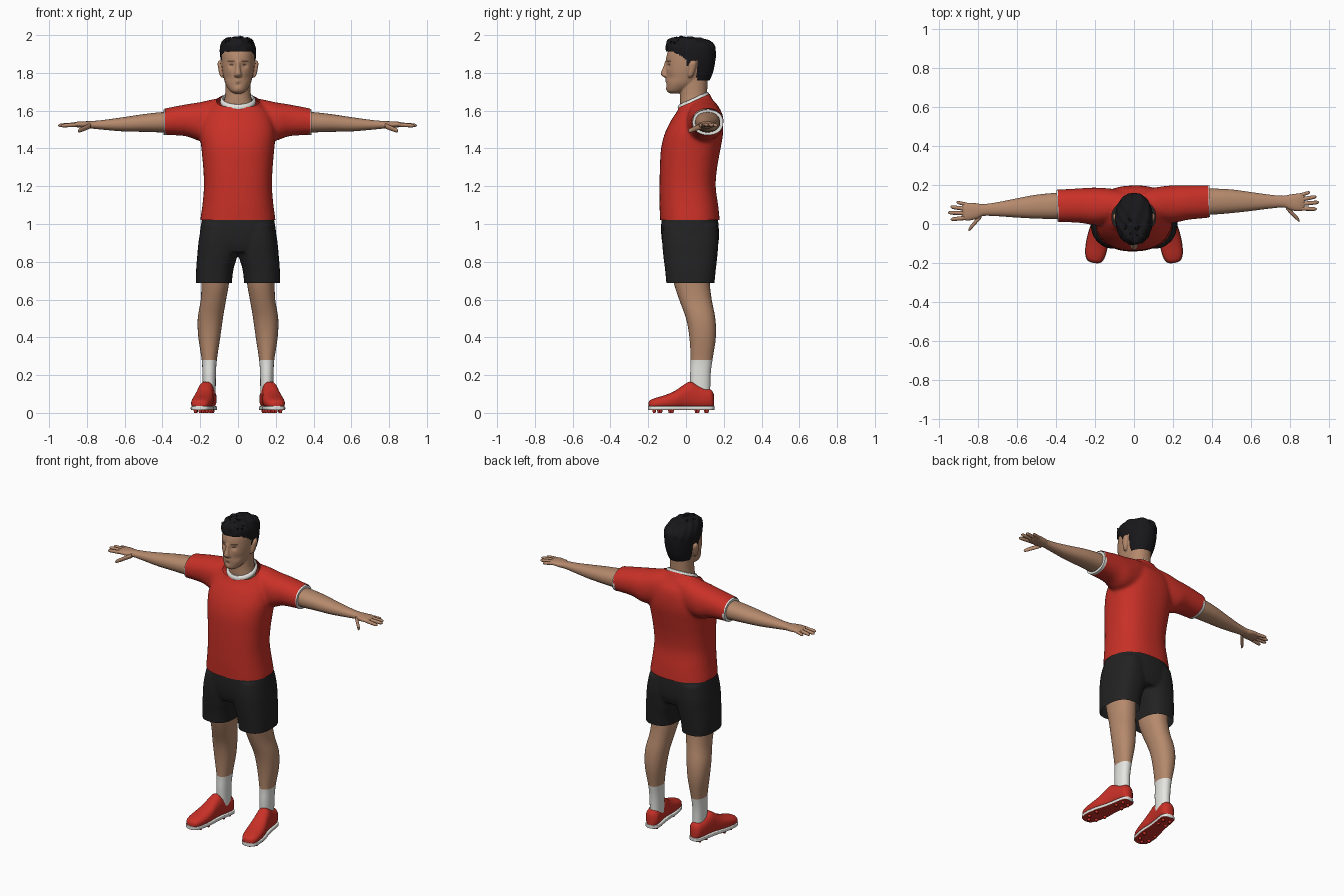
import bpy, bmesh, math, random
from mathutils import Matrix, Vector

if "Cube" in bpy.data.objects:
    bpy.data.objects.remove(bpy.data.objects["Cube"])

random.seed(4)


def mat(name, r, g, b):
    m = bpy.data.materials.new(name)
    m.diffuse_color = (r, g, b, 1)
    m.use_nodes = True
    m.node_tree.nodes["Principled BSDF"].inputs["Base Color"].default_value = m.diffuse_color
    return m


RED = mat("red", 0.58, 0.03, 0.02)
BLACK = mat("shorts_black", 0.016, 0.016, 0.017)
SKIN = mat("skin", 0.46, 0.25, 0.15)
WHITE = mat("white", 0.78, 0.78, 0.75)
HAIR = mat("hair_black", 0.009, 0.009, 0.011)
BROWN = mat("brow_brown", 0.13, 0.07, 0.045)


def skin(bm, rings, caps=True, closed=False):
    vs = [[bm.verts.new(p) for p in r] for r in rings]
    n = len(vs[0])
    for i in range(len(vs) if closed else len(vs) - 1):
        a, b = vs[i], vs[(i + 1) % len(vs)]
        for k in range(n):
            bm.faces.new((a[k], a[(k + 1) % n], b[(k + 1) % n], b[k]))
    if caps and not closed:
        bm.faces.new(vs[0])
        bm.faces.new(vs[-1])


def loft(bm, axis, rows, p=2.2, sides=32, steps=4, caps=True):
    """Superellipse rings along an axis; row = (t, a0, a1, b0, b1), smoothed between rows."""
    R = [rows[0]] + list(rows) + [rows[-1]]
    path = []
    for i in range(1, len(R) - 2):
        for s in range(steps):
            u = s / steps
            path.append([0.5 * (2 * b + (c - a) * u + (2 * a - 5 * b + 4 * c - d) * u * u
                         + (3 * b - a - 3 * c + d) * u ** 3)
                         for a, b, c, d in zip(R[i - 1], R[i], R[i + 1], R[i + 2])])
    path.append(rows[-1])
    rings = []
    for t, a0, a1, b0, b1 in path:
        ring = []
        for k in range(sides):
            w = 2 * math.pi * k / sides
            c, s = math.cos(w), math.sin(w)
            a = (a0 + a1) / 2 + (a1 - a0) / 2 * math.copysign(abs(c) ** (2 / p), c)
            b = (b0 + b1) / 2 + (b1 - b0) / 2 * math.copysign(abs(s) ** (2 / p), s)
            ring.append({'x': (t, a, b), 'y': (a, t, b), 'z': (a, b, t)}[axis])
        rings.append(ring)
    skin(bm, rings, caps)


def mirror(bm):
    bmesh.ops.recalc_face_normals(bm, faces=bm.faces)
    d = bmesh.ops.duplicate(bm, geom=bm.verts[:] + bm.edges[:] + bm.faces[:])["geom"]
    bmesh.ops.scale(bm, vec=(-1, 1, 1), verts=[v for v in d if isinstance(v, bmesh.types.BMVert)])
    bmesh.ops.reverse_faces(bm, faces=[f for f in d if isinstance(f, bmesh.types.BMFace)])


def fuse(bm, voxel, repeat):
    """Melt overlapping lofts into one smooth skin."""
    bmesh.ops.recalc_face_normals(bm, faces=bm.faces)
    me = bpy.data.meshes.new("tmp")
    bm.to_mesh(me)
    ob = bpy.data.objects.new("tmp", me)
    bpy.context.collection.objects.link(ob)
    r = ob.modifiers.new("r", 'REMESH')
    r.mode, r.voxel_size = 'VOXEL', voxel
    s = ob.modifiers.new("s", 'SMOOTH')
    s.factor, s.iterations = 0.5, repeat
    out = bmesh.new()
    out.from_object(ob, bpy.context.evaluated_depsgraph_get())
    bpy.data.objects.remove(ob)
    return out


def cut(bm, co, no):
    bmesh.ops.bisect_plane(bm, geom=bm.verts[:] + bm.edges[:] + bm.faces[:],
                           plane_co=co, plane_no=no, clear_outer=True)


def twist(bm):  # the arms and shirt are turned slightly
    bmesh.ops.rotate(bm, cent=(0, 0, 0), matrix=Matrix.Rotation(0.028, 3, 'Z'), verts=bm.verts)


def make(name, bm, mats, rule=None, normals=True):
    if normals:
        bmesh.ops.recalc_face_normals(bm, faces=bm.faces)
    bm.normal_update()
    for f in bm.faces:
        f.material_index = rule(f.calc_center_median(), f.normal) if rule else 0
    me = bpy.data.meshes.new(name)
    bm.to_mesh(me)
    for m in mats:
        me.materials.append(m)
    ob = bpy.data.objects.new(name, me)
    bpy.context.collection.objects.link(ob)
    bpy.ops.object.select_all(action='DESELECT')
    ob.select_set(True)
    bpy.context.view_layer.objects.active = ob
    bpy.ops.object.shade_smooth_by_angle(angle=math.radians(50))


# Shirt: torso and sleeves melted together, then cut at hem, cuffs and neckline
bm = bmesh.new()
loft(bm, 'x', [(0.03, 0.03, 0.17, 1.46, 1.672), (0.12, 0.01, 0.185, 1.45, 1.662),
               (0.2, 0.0, 0.192, 1.44, 1.645), (0.28, 0.014, 0.19, 1.466, 1.632),
               (0.43, 0.024, 0.186, 1.472, 1.603)])
mirror(bm)
loft(bm, 'z', [(z, -x, x, a, b) for z, x, a, b in (
    (0.97, 0.198, -0.136, 0.178), (1.02, 0.199, -0.137, 0.178), (1.1, 0.188, -0.14, 0.17),
    (1.2, 0.18, -0.14, 0.157), (1.3, 0.184, -0.138, 0.165), (1.4, 0.193, -0.132, 0.183),
    (1.48, 0.2, -0.112, 0.196), (1.55, 0.188, -0.078, 0.195), (1.6, 0.165, -0.045, 0.182),
    (1.64, 0.12, -0.033, 0.152), (1.7, 0.085, -0.025, 0.12))], p=2.4, sides=48)
bm = fuse(bm, 0.01, 6)
cut(bm, (0, 0, 1.02), (0, 0, -1))
cut(bm, (0.385, 0, 0), (1, 0, 0))
cut(bm, (-0.385, 0, 0), (-1, 0, 0))
cut(bm, (0, 0.04, 1.652), (0, -0.44, 1))
twist(bm)
make("shirt", bm, [RED], normals=False)

# Sleeve cuffs
bm = bmesh.new()
loft(bm, 'x', [(0.374, 0.024, 0.187, 1.471, 1.607), (0.391, 0.024, 0.186, 1.471, 1.605)], steps=1)
mirror(bm)
twist(bm)
make("sleeve_cuffs", bm, [WHITE], normals=False)

# Collar: tilted band round the neck
bm = bmesh.new()
rings = []
for i in range(48):
    a = 2 * math.pi * i / 48
    c, s = math.cos(a), math.sin(a)
    rings.append([((0.087 + 0.008 * math.cos(w)) * c, 0.04 + (0.076 + 0.008 * math.cos(w)) * s,
                   1.653 + 0.033 * s + 0.013 * math.sin(w) - 0.006 * math.cos(w))
                  for w in [math.pi * k / 4 for k in range(8)]])
skin(bm, rings, closed=True)
make("collar", bm, [WHITE])

# Shorts
bm = bmesh.new()
loft(bm, 'z', [(0.64, 0.036, 0.222, -0.1, 0.146), (0.75, 0.026, 0.222, -0.11, 0.157),
               (0.83, 0.004, 0.216, -0.12, 0.166), (0.92, -0.01, 0.207, -0.127, 0.172),
               (1.0, 0.0, 0.19, -0.12, 0.165)], p=2.5)
mirror(bm)
loft(bm, 'z', [(0.85, -0.16, 0.16, -0.11, 0.155), (0.9, -0.2, 0.2, -0.126, 0.172),
               (0.97, -0.2, 0.2, -0.132, 0.174), (1.05, -0.186, 0.186, -0.128, 0.166)], p=2.5, sides=48)
bm = fuse(bm, 0.008, 4)
cut(bm, (0, 0, 0.687), (0, 0, -1))
make("shorts", bm, [BLACK], normals=False)

# Arms and hands
bm = bmesh.new()
loft(bm, 'x', [(0.34, 0.04, 0.168, 1.485, 1.59), (0.4, 0.037, 0.17, 1.485, 1.592),
               (0.5, 0.042, 0.163, 1.488, 1.581), (0.6, 0.05, 0.147, 1.49, 1.566),
               (0.7, 0.06, 0.13, 1.498, 1.552), (0.77, 0.063, 0.123, 1.505, 1.545),
               (0.8, 0.05, 0.128, 1.506, 1.544), (0.84, 0.042, 0.132, 1.511, 1.543),
               (0.865, 0.045, 0.13, 1.514, 1.538), (0.875, 0.058, 0.118, 1.519, 1.533)])
for x0, y0, x1, y1, z0, z1, r in (
        (0.84, 0.12, 0.905, 0.137, 1.526, 1.52, 0.010), (0.85, 0.1, 0.937, 0.114, 1.527, 1.522, 0.011),
        (0.85, 0.078, 0.95, 0.085, 1.527, 1.522, 0.011), (0.85, 0.056, 0.937, 0.05, 1.526, 1.52, 0.011),
        (0.78, 0.066, 0.848, -0.008, 1.52, 1.492, 0.014)):
    rows = []
    for t, k in ((0, 1), (0.5, 0.95), (0.88, 0.8), (1, 0.2)):
        x, y, z = x0 + (x1 - x0) * t, y0 + (y1 - y0) * t, z0 + (z1 - z0) * t
        rows.append((x, y - r * k, y + r * k, z - r * k, z + r * k))
    loft(bm, 'x', rows, p=2, sides=12)
mirror(bm)
twist(bm)
make("arms_and_hands", bm, [SKIN], normals=False)

# Legs, white below the sock line
bm = bmesh.new()
loft(bm, 'z', [(0.8, 0.05, 0.195, -0.085, 0.13), (0.69, 0.048, 0.194, -0.065, 0.126),
               (0.6, 0.063, 0.197, -0.036, 0.136), (0.5, 0.08, 0.213, 0.0, 0.155),
               (0.4, 0.094, 0.21, 0.018, 0.158), (0.28, 0.112, 0.192, 0.025, 0.14),
               (0.2, 0.117, 0.188, 0.022, 0.13), (0.09, 0.118, 0.185, 0.024, 0.128)])
mirror(bm)
make("legs_and_socks", bm, [SKIN, WHITE], lambda c, n: int(c.z < 0.28), normals=False)


# Shoes: red upper, white sole edge, red underside with studs
def place(bm):
    bmesh.ops.rotate(bm, cent=(0, 0, 0), matrix=Matrix.Rotation(0.16, 3, 'Z'), verts=bm.verts)
    bmesh.ops.translate(bm, vec=(0.173, 0, 0), verts=bm.verts)
    mirror(bm)


plan = [(-0.2, 0.014, 0.055), (-0.19, 0.036, 0.068), (-0.16, 0.05, 0.08), (-0.11, 0.055, 0.095),
        (-0.06, 0.053, 0.116), (-0.02, 0.047, 0.143), (0.02, 0.044, 0.165), (0.06, 0.043, 0.148),
        (0.1, 0.043, 0.131), (0.132, 0.038, 0.124), (0.148, 0.018, 0.1)]
bm = bmesh.new()
loft(bm, 'y', [(y, -w, w, 0.02, h) for y, w, h in plan], p=2.4)
place(bm)
make("shoe_uppers", bm, [RED], normals=False)
bm = bmesh.new()
loft(bm, 'y', [(y * 1.01, -w - 0.002, w + 0.002, 0.014, 0.036) for y, w, h in plan], p=7)
for x, y in ((0.03, -0.14), (-0.03, -0.14), (0.036, -0.08), (-0.036, -0.08), (0, -0.17),
             (0.024, 0.06), (-0.024, 0.06), (0.022, 0.11), (-0.022, 0.11)):
    bmesh.ops.create_cone(bm, cap_ends=True, segments=10, radius1=0.007, radius2=0.011,
                          depth=0.018, matrix=Matrix.Translation((x, y, 0.009)))
place(bm)
make("shoe_soles", bm, [WHITE, RED], lambda c, n: int(c.z < 0.0165), normals=False)

# Head: skull, neck, nose and ears melted together
bm = bmesh.new()
loft(bm, 'z', [(0.085 + z, x, -x, y, b) for z, x, y, b in (
    (1.485, 0.082, -0.02, 0.11), (1.54, 0.08, -0.03, 0.112), (1.6, 0.068, -0.032, 0.112),
    (1.7, 0.066, -0.03, 0.115))])
loft(bm, 'z', [(z, -x, x, a, b) for z, x, a, b in (
    (1.692, 0.022, -0.085, -0.03), (1.705, 0.043, -0.1, 0.0), (1.74, 0.066, -0.104, 0.06),
    (1.78, 0.077, -0.105, 0.1), (1.82, 0.085, -0.105, 0.128), (1.86, 0.088, -0.104, 0.142),
    (1.9, 0.087, -0.1, 0.146), (1.94, 0.078, -0.082, 0.135), (1.97, 0.052, -0.05, 0.1),
    (1.98, 0.02, 0.0, 0.05))], sides=48)
loft(bm, 'z', [(z, -x, x, y, -0.085) for z, x, y in (
    (1.775, 0.012, -0.112), (1.783, 0.021, -0.125), (1.798, 0.018, -0.134), (1.83, 0.012, -0.121),
    (1.862, 0.012, -0.108))], sides=20)
for s in (-1, 1):
    loft(bm, 'z', [(z, min(s * 0.075, s * x), max(s * 0.075, s * x), a, b) for z, x, a, b in (
        (1.775, 0.086, 0.012, 0.03), (1.79, 0.098, 0.01, 0.04), (1.83, 0.106, 0.012, 0.053),
        (1.853, 0.108, 0.018, 0.056), (1.866, 0.1, 0.028, 0.05))], sides=20)
bm = fuse(bm, 0.004, 4)
# Face relief: sockets, brow, lips and chin
for x, z, r, d in ((0.036, 1.84, 0.014, 0.009), (-0.036, 1.84, 0.014, 0.009), (0, 1.868, 0.022, -0.003),
                   (0, 1.757, 0.014, -0.005), (0, 1.738, 0.01, 0.005), (0, 1.715, 0.015, -0.003),
                   (0.052, 1.775, 0.02, 0.005), (-0.052, 1.775, 0.02, 0.005)):
    for v in bm.verts:
        if v.co.y < -0.03:
            v.co.y += d * math.exp(-((v.co.x - x) ** 2 + (v.co.z - z) ** 2) / r ** 2)


def face_paint(c, n):
    ax = abs(c.x)
    brow = 0.018 < ax < 0.056 and abs(c.z - 1.861) < 0.0035
    eye = 0.025 < ax < 0.047 and abs(c.z - 1.842) < 0.0028
    return int(c.y < -0.03 and (brow or eye))


make("head_and_neck", bm, [SKIN, BROWN], face_paint, normals=False)

# Hair: cap trimmed along the hairline, ruffled, with tufts on top
bm = bmesh.new()
loft(bm, 'z', [(z, -x, x, a, b) for z, x, a, b in (
    (1.75, 0.07, -0.08, 0.12), (1.8, 0.083, -0.09, 0.142), (1.85, 0.092, -0.1, 0.153),
    (1.9, 0.095, -0.104, 0.158), (1.94, 0.092, -0.106, 0.155), (1.968, 0.08, -0.1, 0.128),
    (1.984, 0.058, -0.08, 0.08), (1.99, 0.015, -0.03, 0.03))], sides=80, steps=7)


def hairline(y):
    if y < -0.07:
        return 1.915
    if y < 0.0:
        return 1.915 - (y + 0.07) * 0.6
    return 1.835 if y < 0.022 else 1.862 if y < 0.056 else 1.76


bmesh.ops.delete(bm, geom=[f for f in bm.faces if f.calc_center_median().z < hairline(
    f.calc_center_median().y)], context='FACES')
for v in bm.verts:
    x, y, z = v.co
    k = 0.004 * math.sin(95 * x + 30 * y) * math.sin(70 * y + 60 * z) * min(1, max(0, (z - 1.86) * 12))
    v.co += (v.co - Vector((0, 0.03, 1.87))).normalized() * k
for i in range(34):
    x, y = random.uniform(-0.065, 0.065), random.uniform(-0.085, 0.06)
    z = 1.983 - 5 * x * x - 3.5 * (y + 0.01) ** 2
    tilt = Matrix.Rotation(random.uniform(0.5, 1.0), 4, 'X') @ Matrix.Rotation(x * 9, 4, 'Y')
    bmesh.ops.create_cone(bm, cap_ends=True, segments=7, radius1=0.016, radius2=0.002, depth=0.035,
                          matrix=Matrix.Translation((x, y, z)) @ tilt)
for v in bm.verts:
    v.co.z = min(v.co.z, 2.0)
make("hair", bm, [HAIR])
